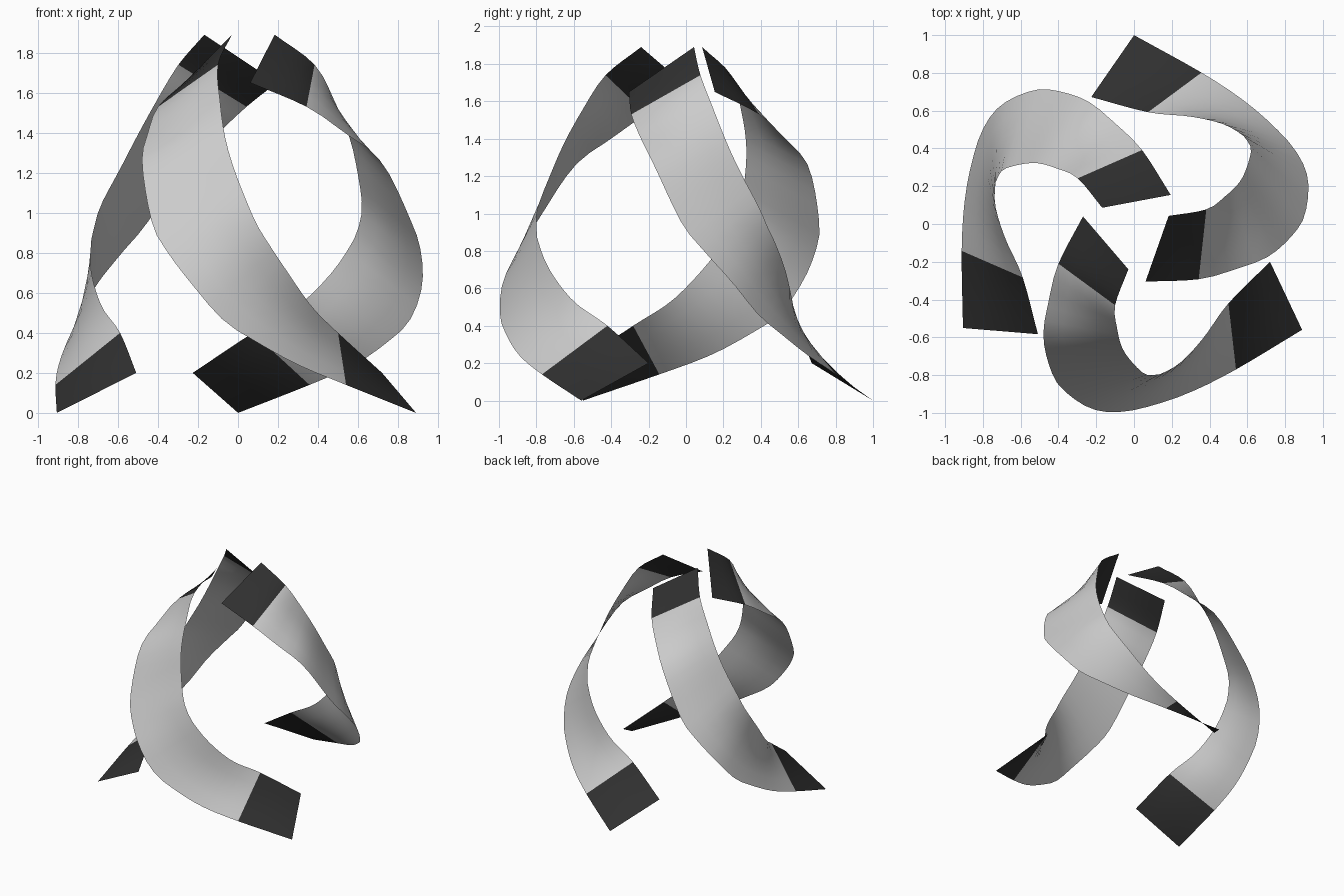
import bpy, bmesh, math
from mathutils import Vector, Matrix

cube = bpy.data.objects.get("Cube")
if cube:
    bpy.data.objects.remove(cube)


def make_material(name, value):
    mat = bpy.data.materials.new(name)
    mat.use_nodes = True
    colour = (value, value, value, 1)
    mat.diffuse_color = colour
    mat.node_tree.nodes["Principled BSDF"].inputs["Base Color"].default_value = colour
    return mat


grey = make_material("light grey", 0.6)
black = make_material("near black", 0.03)

# Guide points of the two ribbon edges, from the top end to the foot
OUTER = [(-.27, .04, 1.65), (-.40, -.21, 1.53), (-.45, -.40, 1.40), (-.48, -.60, 1.25),
         (-.43, -.80, .95), (-.35, -.90, .80), (-.22, -.98, .63), (-.07, -.995, .46),
         (.10, -.96, .35), (.30, -.89, .24), (.54, -.77, .14), (.89, -.56, 0)]
INNER = [(-.03, -.24, 1.89), (-.10, -.43, 1.74), (-.09, -.55, 1.56), (-.065, -.65, 1.38),
         (-.02, -.72, 1.22), (.05, -.79, 1.04), (.10, -.80, .93), (.15, -.79, .85),
         (.25, -.73, .70), (.37, -.60, .53), (.50, -.42, .40), (.72, -.20, .20)]


def smooth_spans(points):
    """Dense smooth curve, one list of points per span."""
    p = [Vector(c) for c in points]
    p = [2 * p[0] - p[1]] + p + [2 * p[-1] - p[-2]]
    spans = []
    for a, b, c, d in zip(p, p[1:], p[2:], p[3:]):
        span = []
        for i in range(9):
            t = i / 8
            span.append(b + (c - a) * t / 2 + (a - 2.5 * b + 2 * c - d / 2) * t ** 2
                        + (1.5 * (b - c) + (d - a) / 2) * t ** 3)
        spans.append(span)
    return spans


def resample(path, count):
    """Evenly spaced points along a path."""
    lengths = [0]
    for a, b in zip(path, path[1:]):
        lengths.append(lengths[-1] + (b - a).length)
    result, k = [], 0
    for i in range(count + 1):
        s = lengths[-1] * i / count
        while k < len(path) - 2 and lengths[k + 1] < s:
            k += 1
        f = (s - lengths[k]) / max(lengths[k + 1] - lengths[k], 1e-9)
        result.append(path[k].lerp(path[k + 1], f))
    return result


END, BODY, ACROSS = 4, 24, 4


def edge_curve(points):
    spans = smooth_spans(points)
    body = [v for span in spans[1:-1] for v in span]
    return resample(spans[0], END) + resample(body, BODY)[1:] + resample(spans[-1], END)[1:]


outer, inner = edge_curve(OUTER), edge_curve(INNER)
pivot = Vector((-.005, -.037, 0))

# Three identical twisted ribbons around the vertical axis
for name, angle in (("front_ribbon", 0), ("back_left_ribbon", 120), ("back_right_ribbon", 240)):
    turn = Matrix.Translation(pivot) @ Matrix.Rotation(math.radians(angle), 4, 'Z') @ Matrix.Translation(-pivot)
    bm = bmesh.new()
    rows = [[bm.verts.new(turn @ a.lerp(b, j / ACROSS)) for j in range(ACROSS + 1)]
            for a, b in zip(outer, inner)]
    for i, (r, s) in enumerate(zip(rows, rows[1:])):
        for j in range(ACROSS):
            face = bm.faces.new((r[j], s[j], s[j + 1], r[j + 1]))
            face.smooth = True
            # dark tips at both ends
            face.material_index = 0 if END <= i < END + BODY else 1
    mesh = bpy.data.meshes.new(name)
    bm.to_mesh(mesh)
    bm.free()
    mesh.materials.append(grey)
    mesh.materials.append(black)
    bpy.context.collection.objects.link(bpy.data.objects.new(name, mesh))
